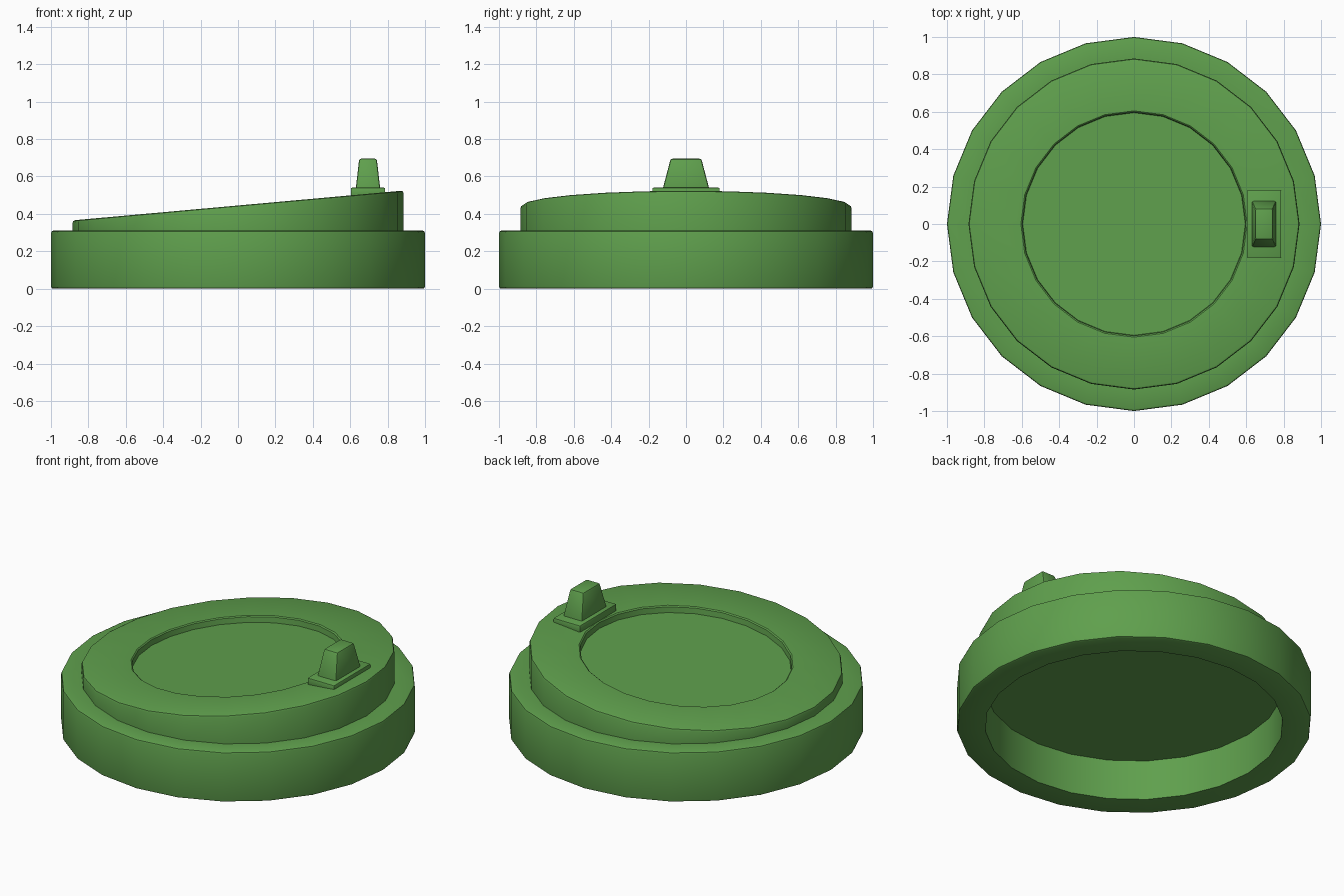
import bpy, bmesh, math

if "Cube" in bpy.data.objects:
    bpy.data.objects.remove(bpy.data.objects["Cube"])

green = bpy.data.materials.new("lid green")
green.diffuse_color = (0.115, 0.35, 0.074, 1)
green.use_nodes = True
green.node_tree.nodes["Principled BSDF"].inputs["Base Color"].default_value = green.diffuse_color

SIDES = 24
SLOPE = 0.09      # the drinking side (+x) is higher
TOP = 0.445       # height of the sloping top at the centre


def finish(name, bm):
    bmesh.ops.recalc_face_normals(bm, faces=bm.faces)
    mesh = bpy.data.meshes.new(name)
    bm.to_mesh(mesh)
    bm.free()
    ob = bpy.data.objects.new(name, mesh)
    bpy.context.collection.objects.link(ob)
    mesh.materials.append(green)
    bpy.ops.object.select_all(action='DESELECT')
    ob.select_set(True)
    bpy.context.view_layer.objects.active = ob
    bpy.ops.object.shade_smooth_by_angle(angle=math.radians(30))
    return ob


def lathe(name, profile):
    """Revolve (radius, z, sloped) points; sloped rings follow the tilted top."""
    bm = bmesh.new()
    rings = []
    for r, z, sloped in profile:
        ring = []
        for i in range(SIDES):
            a = 2 * math.pi * i / SIDES
            x, y = r * math.cos(a), r * math.sin(a)
            ring.append(bm.verts.new((x, y, z + SLOPE * x * sloped)))
        rings.append(ring)
    for lo, hi in zip(rings, rings[1:]):
        for i in range(SIDES):
            j = (i + 1) % SIDES
            bm.faces.new((lo[i], lo[j], hi[j], hi[i]))
    bm.faces.new(rings[0])
    bm.faces.new(rings[-1])
    return finish(name, bm)


def tapered_box(name, cx, z0, z1, bottom, top, bevel):
    """Box with separate half sizes at the bottom and top."""
    bm = bmesh.new()
    bmesh.ops.create_cube(bm, size=2)
    for v in bm.verts:
        hx, hy = top if v.co.z > 0 else bottom
        v.co = (cx + v.co.x * hx, v.co.y * hy, z1 if v.co.z > 0 else z0)
    bmesh.ops.bevel(bm, geom=bm.edges[:], offset=bevel, segments=2,
                    profile=0.5, affect='EDGES')
    return finish(name, bm)


# Lid: hollow underside, straight rim, sloping raised tier and round recess
lathe("lid", [
    (0.84, 0.25, 0), (0.84, 0.0, 0),
    (0.988, 0.0, 0), (0.997, 0.004, 0), (1.0, 0.013, 0),
    (1.0, 0.297, 0), (0.997, 0.306, 0), (0.988, 0.31, 0),
    (0.885, 0.31, 0),
    (0.885, TOP - 0.014, 1), (0.881, TOP - 0.004, 1), (0.871, TOP, 1),
    (0.605, TOP, 1), (0.598, TOP - 0.006, 1),
    (0.595, TOP - 0.04, 1),
])

# Spout on its base plate
tapered_box("spout_base", 0.695, 0.49, 0.54, (0.092, 0.18), (0.092, 0.18), 0.006)
tapered_box("spout", 0.695, 0.52, 0.695, (0.067, 0.128), (0.047, 0.082), 0.01)
